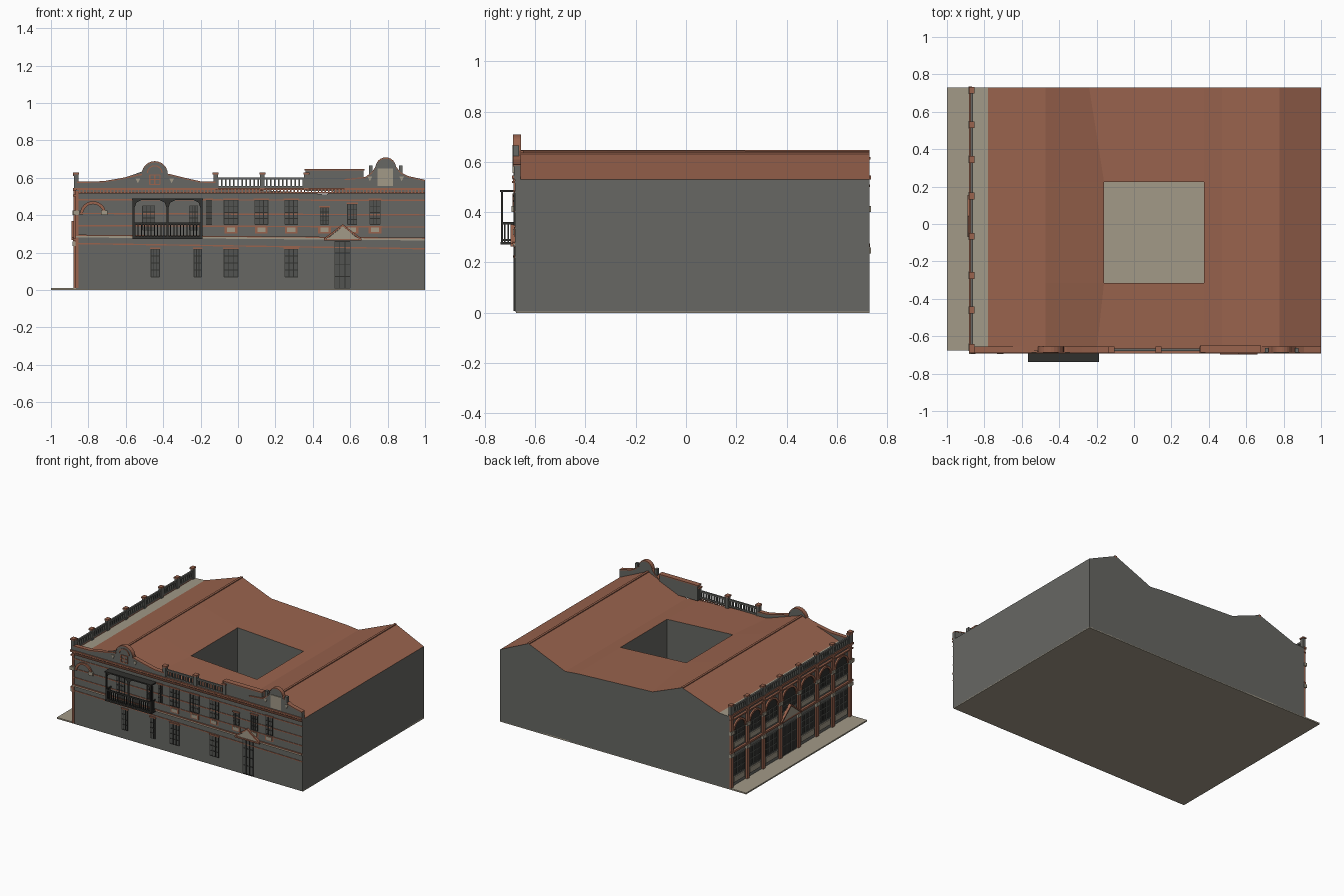
import bpy, bmesh, math

cube = bpy.data.objects.get("Cube")
if cube:
    bpy.data.objects.remove(cube)


def material(name, rgb):
    m = bpy.data.materials.new(name)
    m.use_nodes = True
    m.diffuse_color = (*rgb, 1)
    m.node_tree.nodes["Principled BSDF"].inputs["Base Color"].default_value = (*rgb, 1)
    return m


GREY = material("grey render", (0.135, 0.137, 0.125))
BRICK = material("terracotta", (0.32, 0.125, 0.075))
TAN = material("sandstone", (0.36, 0.32, 0.245))
DARK = material("dark iron", (0.03, 0.03, 0.027))
GLASS = material("window grey", (0.085, 0.088, 0.082))

FRONT, STREET = -0.68, -0.865


def finish(name, bm, mats):
    bmesh.ops.recalc_face_normals(bm, faces=bm.faces)
    me = bpy.data.meshes.new(name)
    bm.to_mesh(me)
    bm.free()
    for m in mats:
        me.materials.append(m)
    ob = bpy.data.objects.new(name, me)
    bpy.context.collection.objects.link(ob)
    return ob


def plates(name, polys, d0, d1, mat, side="front"):
    """Extrude outlines (u, z) from depth d0 to d1 outward of a facade."""
    def place(u, z, d):
        return (u, FRONT - d, z) if side == "front" else (STREET - d, u, z)
    bm = bmesh.new()
    for poly in polys:
        a = [bm.verts.new(place(u, z, d0)) for u, z in poly]
        b = [bm.verts.new(place(u, z, d1)) for u, z in poly]
        bm.faces.new(a)
        bm.faces.new(b)
        n = len(poly)
        for i in range(n):
            j = (i + 1) % n
            bm.faces.new((a[i], a[j], b[j], b[i]))
    return finish(name, bm, [mat])


def rect(u0, u1, z0, z1):
    return [(u0, z0), (u1, z0), (u1, z1), (u0, z1)]


def stroke(points, t):
    """Quads of thickness t hung under an open line."""
    return [[a, b, (b[0], b[1] - t), (a[0], a[1] - t)] for a, b in zip(points, points[1:])]


def arc(u, z, r, a0=180, a1=0, n=12):
    angles = [math.radians(a0 + (a1 - a0) * i / n) for i in range(n + 1)]
    return [(u + r * math.cos(a), z + r * math.sin(a)) for a in angles]


def arch_ring(u, z, r, t):
    o, i = arc(u, z, r), arc(u, z, r - t)
    return [[o[k], o[k + 1], i[k + 1], i[k]] for k in range(len(o) - 1)]


def bars(u0, u1, z0, z1, nu, nz, t=0.005):
    """Window frame with glazing bars."""
    v = [u0 + (u1 - u0) * i / nu for i in range(nu + 1)]
    h = [z0 + (z1 - z0) * i / nz for i in range(nz + 1)]
    return ([rect(u - t / 2, u + t / 2, z0, z1) for u in v]
            + [rect(u0, u1, z - t / 2, z + t / 2) for z in h])


def balusters(u0, u1, z0, z1, step, t=0.008):
    n = max(2, round((u1 - u0) / step))
    out = [rect(u0, u1, z1 - 0.012, z1), rect(u0, u1, z0, z0 + 0.01)]
    for i in range(n):
        u = u0 + (u1 - u0) * (i + 0.5) / n
        out.append(rect(u - t / 2, u + t / 2, z0, z1))
    return out


# Roof surface with courtyard opening; its borders drop to the ground as walls
xs = [-0.865, -0.78, -0.48, -0.16, 0.375, 0.47, 0.77, 1.0]
zs = [0.535, 0.54, 0.645, 0.55, 0.52, 0.51, 0.635, 0.53]
ys = [FRONT, -0.315, 0.225, 0.73]
valley = [-0.2, -0.16, -0.16, -0.24]
bm = bmesh.new()
grid = [[bm.verts.new((valley[j] if i == 3 else x, y, zs[i])) for j, y in enumerate(ys)]
        for i, x in enumerate(xs)]
for i in range(len(xs) - 1):
    for j in range(3):
        if (i, j) != (3, 1):
            f = bm.faces.new((grid[i][j], grid[i + 1][j], grid[i + 1][j + 1], grid[i][j + 1]))
            f.material_index = 2 if i == 0 else 1
border = [e for e in bm.edges if e.is_boundary]
new = bmesh.ops.extrude_edge_only(bm, edges=border)["geom"]
for g in new:
    if isinstance(g, bmesh.types.BMVert):
        g.co.z = 0.005
    elif isinstance(g, bmesh.types.BMFace):
        g.material_index = 0
finish("walls_and_roof", bm, [GREY, BRICK, TAN])

# Ground slab: pavement, courtyard floor and underside
slab = bmesh.new()
bmesh.ops.create_cube(slab, size=1)
for v in slab.verts:
    v.co = (v.co.x * 2, v.co.y * 1.405 + 0.0275, (v.co.z + 0.5) * 0.01)
finish("ground_slab", slab, [TAN])

# Ridge caps
plates("ridge_caps", [rect(x - 0.008, x + 0.008, z - 0.01, z + 0.006)
                      for x, z in ((-0.48, 0.642), (0.77, 0.632))], -1.41, -0.02, BRICK)

# Front parapet: two shaped gables, a plain block and balustrades
left_top = [(-0.86, 0.575), (-0.72, 0.578), (-0.62, 0.595), (-0.53, 0.615)] \
    + arc(-0.445, 0.615, 0.07) + [(-0.36, 0.615), (-0.28, 0.595), (-0.2, 0.577), (-0.12, 0.575)]
right_top = [(0.57, 0.59), (0.68, 0.6), (0.715, 0.625), (0.735, 0.655)] \
    + arc(0.79, 0.65, 0.055) + [(0.845, 0.655), (0.87, 0.625), (0.91, 0.605), (1.0, 0.585)]
for name, top in (("left_gable", left_top), ("right_gable", right_top)):
    plates(name, [[(top[0][0], 0.53)] + top + [(top[-1][0], 0.53)]], -0.022, 0.004, GREY)
    plates(name + "_coping", stroke([(u, z + 0.004) for u, z in top], 0.007), -0.024, 0.008, BRICK)
plates("parapet_block", [rect(0.36, 0.67, 0.53, 0.64)], -0.03, 0.0, GREY)
plates("parapet_block_coping", [rect(0.355, 0.675, 0.638, 0.646)], -0.034, 0.006, BRICK)
plates("front_balustrade", balusters(-0.12, 0.36, 0.545, 0.602, 0.022), -0.014, -0.002, GREY)
posts = [rect(u - 0.012, u + 0.012, 0.535, 0.62) for u in (-0.865, -0.12, 0.13, 0.365)]
plates("front_parapet_posts", posts, -0.022, 0.006, GREY)
plates("front_post_caps", [rect(p[0][0] - 0.004, p[1][0] + 0.004, 0.617, 0.628) for p in posts],
       -0.026, 0.01, BRICK)
plates("gable_panel", [rect(0.745, 0.83, 0.555, 0.65)], 0.004, 0.009, TAN)
plates("gable_window_frame", arch_ring(-0.445, 0.625, 0.042, 0.006)
       + bars(-0.472, -0.418, 0.565, 0.615, 2, 2, 0.006), 0.004, 0.009, BRICK)
drops = [(-0.535, 0.585), (-0.355, 0.585), (0.705, 0.595), (0.875, 0.595)]
plates("gable_ornaments", [[(u - 0.013, z + 0.012), (u + 0.013, z + 0.012), (u, z - 0.014)]
                           for u, z in drops], 0.004, 0.009, TAN)
plates("gable_finials", [rect(u - 0.01, u + 0.01, 0.6, 0.665) for u in (0.71, 0.87)],
       -0.016, 0.008, GREY)

# Front cornice, dentils and string courses
plates("front_cornice", [rect(-0.875, 1, 0.534, 0.546), rect(-0.87, 1, 0.516, 0.523)], 0, 0.012, BRICK)
plates("front_dentils", [rect(-0.85 + 0.0185 * i, -0.843 + 0.0185 * i, 0.524, 0.534)
                         for i in range(100)], 0, 0.008, BRICK)
courses = [((-0.865, 0.413), (1, 0.405)), ((-0.865, 0.348), (1, 0.34)),
           ((-0.865, 0.487), (1, 0.483)), ((-0.865, 0.252), (1, 0.224))]
plates("front_string_courses", [s for c in courses for s in stroke(c, 0.007)], 0, 0.004, BRICK)
plates("front_sill_course", stroke([(-0.865, 0.29), (1, 0.274)], 0.009), 0, 0.008, TAN)
plates("front_sill_course_edge", stroke([(-0.865, 0.296), (1, 0.28)], 0.006), 0, 0.009, BRICK)
plates("corner_strip", [rect(-0.868, -0.853, 0.01, 0.53)], 0, 0.006, BRICK)
plates("corner_arch", arch_ring(-0.775, 0.405, 0.07, 0.016), 0, 0.01, BRICK)
plates("corner_capitals", [rect(u - 0.018, u + 0.018, 0.4, 0.425) for u in (-0.865, -0.715)],
       0, 0.014, TAN)

# Front windows: (left, right, bottom, top)
upper = [(-0.51, -0.445, 0.32, 0.45), (-0.26, -0.215, 0.32, 0.45), (-0.17, -0.14, 0.35, 0.48),
         (-0.075, 0, 0.35, 0.48), (0.09, 0.16, 0.35, 0.48), (0.25, 0.32, 0.35, 0.48),
         (0.44, 0.485, 0.35, 0.44), (0.585, 0.635, 0.35, 0.46), (0.705, 0.76, 0.35, 0.48)]
lower = [(-0.465, -0.42, 0.07, 0.22), (-0.235, -0.195, 0.07, 0.22),
         (-0.075, 0, 0.07, 0.22), (0.25, 0.32, 0.07, 0.22), (0.517, 0.6, 0.01, 0.26)]
openings = upper + lower
plates("front_glass", [rect(*w) for w in openings], 0, 0.003, GLASS)
plates("front_glazing_bars", [b for w in openings for b in bars(*w, 3, 4, 0.004)], 0, 0.006, DARK)
plates("front_window_heads", [rect(a - 0.006, b + 0.006, t, t + 0.008)
                              for a, b, _, t in upper[2:] + lower[:4]], 0, 0.008, BRICK)
sills = [((a + b) / 2, 0.322) for a, b, _, _ in upper[3:]]
plates("sill_surrounds", [rect(u - 0.034, u + 0.034, z - 0.019, z + 0.019) for u, z in sills],
       0, 0.004, BRICK)
plates("sill_panels", [rect(u - 0.022, u + 0.022, z - 0.012, z + 0.012) for u, z in sills],
       0, 0.008, TAN)

# Door pediment on the front
plates("front_pediment", [[(0.475, 0.273), (0.645, 0.273), (0.56, 0.34)]], 0, 0.012, TAN)
plates("front_pediment_trim", stroke([(0.46, 0.276), (0.56, 0.352), (0.66, 0.276)], 0.012)
       + [rect(0.46, 0.66, 0.264, 0.274)], 0, 0.018, BRICK)

# Iron balcony
plates("balcony_floor", [rect(-0.565, -0.19, 0.272, 0.282)], 0, 0.057, DARK)
plates("balcony_canopy", [rect(-0.567, -0.188, 0.48, 0.489)], 0, 0.059, DARK)
plates("balcony_posts", [rect(u - 0.005, u + 0.005, 0.28, 0.485)
                         for u in (-0.558, -0.377, -0.196)], 0.047, 0.056, DARK)
plates("balcony_railing", balusters(-0.56, -0.195, 0.28, 0.36, 0.017, 0.006), 0.05, 0.055, DARK)
brackets = []
for u, s in ((-0.553, 1), (-0.382, -1), (-0.372, 1), (-0.201, -1)):
    brackets.append([(u, 0.48), (u + s * 0.035, 0.48), (u + s * 0.01, 0.468), (u, 0.44)])
plates("balcony_brackets", brackets, 0.05, 0.054, DARK)
for u in (-0.56, -0.2):
    plates("balcony_side_rail", [rect(u, u + 0.006, z, z + 0.008) for z in (0.285, 0.352)],
           0, 0.052, DARK)
    for k in range(3):
        plates("balcony_side_bar", [rect(u, u + 0.006, 0.28, 0.36)],
               0.01 + 0.014 * k, 0.015 + 0.014 * k, DARK)

# Street facade: seven bays between pilasters
piers = [-0.66, -0.46, -0.275, -0.065, 0.15, 0.345, 0.53, 0.715]
bays = list(zip(piers, piers[1:]))


def street(name, polys, d0, d1, mat):
    plates("street_" + name, polys, d0, d1, mat, "street")


street("pilasters", [rect(p - 0.014, p + 0.014, 0.01, 0.53) for p in piers], 0, 0.014, BRICK)
street("capitals", [rect(p - 0.02, p + 0.02, z, z + 0.024) for p in piers for z in (0.235, 0.4)],
       0, 0.02, TAN)
street("cornice", [rect(-0.69, 0.735, 0.53, 0.546), rect(-0.685, 0.732, 0.5, 0.51),
                   rect(-0.685, 0.732, 0.262, 0.276)], 0, 0.016, BRICK)
street("parapet_posts", [rect(p - 0.014, p + 0.014, 0.535, 0.612) for p in piers], -0.008, 0.012, GREY)
street("post_caps", [rect(p - 0.018, p + 0.018, 0.61, 0.62) for p in piers], -0.012, 0.016, BRICK)
street("balustrade", [s for a, b in bays for s in balusters(a + 0.014, b - 0.014, 0.545, 0.598, 0.024)],
       -0.004, 0.008, GREY)
glass, frames, arches, panels = [], [], [], []
for k, (a, b) in enumerate(bays):
    c, w = (a + b) / 2, (b - a) / 2 - 0.03
    foot = 0.01 if k == 3 else 0.09
    glass += [rect(c - w, c + w, foot, 0.225), [(c - w, 0.34)] + arc(c, 0.41, w) + [(c + w, 0.34)]]
    frames += bars(c - w, c + w, foot, 0.225, 3, 3) + bars(c - w, c + w, 0.34, 0.41, 3, 2)
    arches += arch_ring(c, 0.41, w + 0.014, 0.015)
    panels.append(rect(c - w, c + w, 0.29, 0.325))
    if k != 3:
        panels.append(rect(c - w, c + w, 0.035, 0.075))
street("glass", glass, 0, 0.003, DARK)
street("glazing_bars", frames, 0, 0.006, GREY)
street("arches", arches, 0, 0.012, BRICK)
street("panels", panels, 0, 0.007, TAN)
street("pediment", [[(-0.06, 0.276), (0.145, 0.276), (0.042, 0.36)]], 0, 0.018, TAN)
street("pediment_trim", stroke([(-0.07, 0.28), (0.042, 0.37), (0.155, 0.28)], 0.012), 0, 0.024, BRICK)
